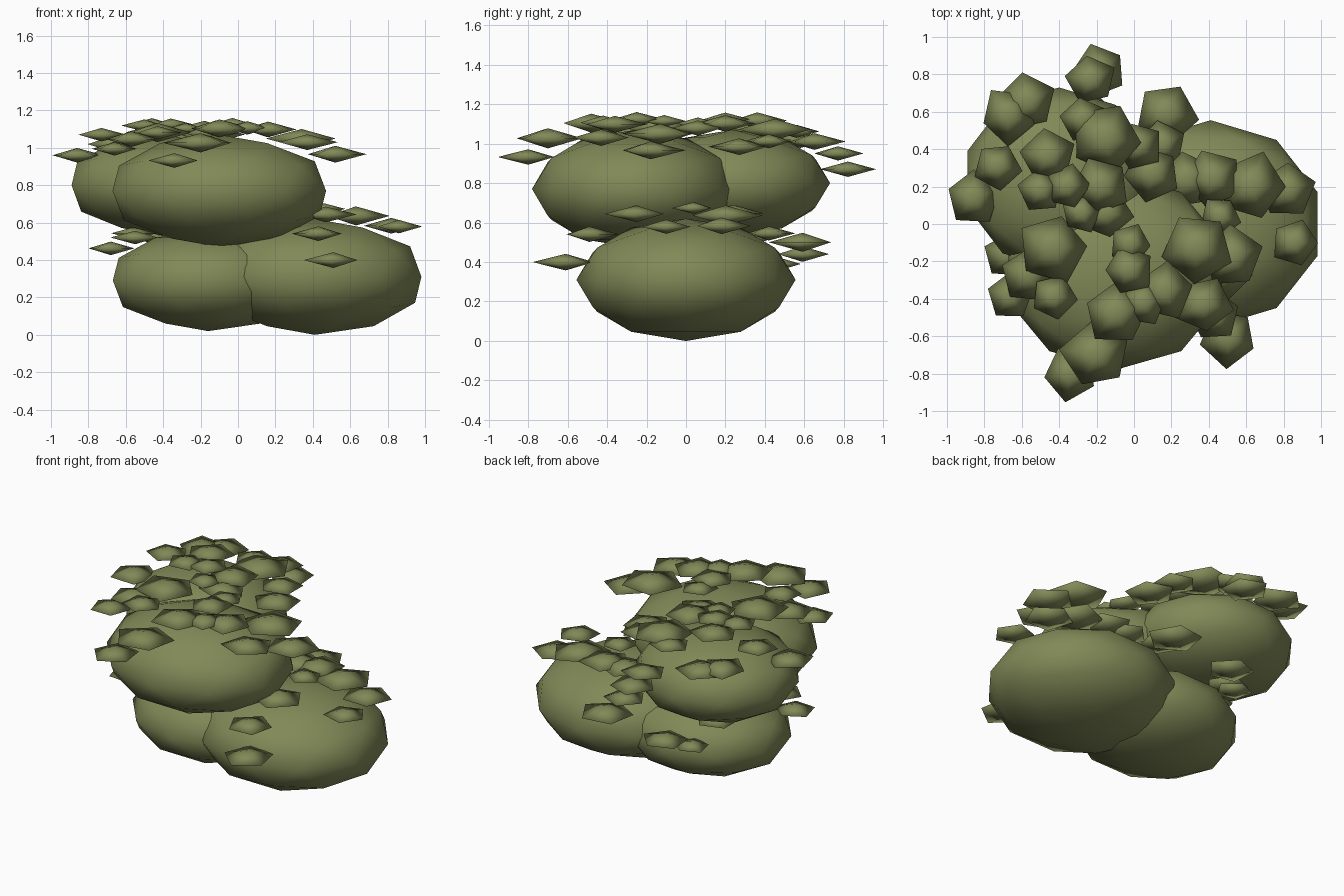
import bpy
import bmesh
import math
import random
from mathutils import Matrix, Vector

random.seed(4)

cube = bpy.data.objects.get("Cube")
if cube:
    bpy.data.objects.remove(cube, do_unlink=True)

# Single olive foliage colour
olive = bpy.data.materials.new("olive_green")
olive.use_nodes = True
olive.diffuse_color = (0.22, 0.25, 0.095, 1)
olive.node_tree.nodes["Principled BSDF"].inputs["Base Color"].default_value = olive.diffuse_color


def add_object(name, bm, location):
    """Turn a bmesh into a smooth, coloured object."""
    bmesh.ops.recalc_face_normals(bm, faces=bm.faces)
    for face in bm.faces:
        face.smooth = True
    mesh = bpy.data.meshes.new(name)
    bm.to_mesh(mesh)
    bm.free()
    mesh.materials.append(olive)
    obj = bpy.data.objects.new(name, mesh)
    obj.location = location
    bpy.context.collection.objects.link(obj)


def foliage_mass(name, centre, radii):
    """Squashed low-poly ball of foliage, turned half way round."""
    bm = bmesh.new()
    bmesh.ops.create_icosphere(bm, subdivisions=2, radius=1,
                               matrix=Matrix.Rotation(math.pi, 4, 'Z'))
    bmesh.ops.scale(bm, vec=radii, verts=bm.verts)
    add_object(name, bm, centre)


def leaf(name, location, size):
    """Flat, slightly irregular five-sided double pyramid."""
    bm = bmesh.new()
    yaw = random.uniform(0, math.tau)
    rim = []
    for i in range(5):
        angle = yaw + i * math.tau / 5
        r = size * random.uniform(1.0, 1.2)
        rim.append(bm.verts.new((r * math.cos(angle), r * math.sin(angle), 0)))
    for side in (1, -1):
        tip = bm.verts.new((0, 0, side * 0.3 * size))
        for a, b in zip(rim, rim[1:] + rim[:1]):
            bm.faces.new((a, b, tip))
    add_object(name, bm, location)


def bush_part(name, centre, radii, spread, leaves):
    """A foliage mass with leaves resting on a wider shell just above it."""
    foliage_mass(name + "_foliage", centre, radii)
    centre, radii = Vector(centre), Vector(radii)
    for x, y, size in leaves:
        reach = math.hypot((x - centre.x) / radii.x, (y - centre.y) / radii.y) / spread
        rise = (radii.z + 0.055) * math.sqrt(max(0.06, 1 - reach * reach))
        leaf(name + "_leaf", (x, y, centre.z + rise), size)


# Lower left mass, mostly shaded by the ones above
bush_part("lower_left", (-0.16, 0, 0.29), (0.535, 0.48, 0.27), 1.22, [
    (-.68, -.17, .12), (-.55, -.22, .12), (-.56, .08, .11), (-.45, .32, .12)])

# Lower right mass
bush_part("lower_right", (0.41, 0, 0.31), (0.6, 0.555, 0.31), 1.14, [
    (.15, .42, .12), (.28, .24, .14), (.42, .24, .14), (.63, .2, .17),
    (.82, .18, .14), (.86, -.1, .12), (.46, .04, .1), (.43, -.49, .13),
    (.47, -.25, .14), (.51, -.61, .14)])

# Upper front mass
bush_part("upper_front", (-0.1, -0.255, 0.77), (0.6, 0.525, 0.3), 1.25, [
    (-.43, -.13, .17), (-.57, -.27, .14), (-.66, -.39, .12), (-.43, -.39, .12),
    (-.2, -.70, .17), (-.34, -.80, .13), (-.1, -.48, .16), (.05, -.42, .12),
    (.16, -.36, .14), (-.02, -.11, .1), (-.03, -.25, .12), (.34, -.13, .17),
    (.52, -.18, .15), (.37, -.43, .14)])

# Upper back mass
bush_part("upper_back", (-0.4, 0.24, 0.8), (0.515, 0.49, 0.27), 1.18, [
    (-.73, .31, .12), (-.67, .58, .14), (-.57, .65, .14), (-.27, .56, .11),
    (-.46, .36, .14), (-.5, .18, .11), (-.36, .2, .11), (-.15, .45, .18),
    (-.18, .2, .14), (-.15, .06, .13), (-.28, .06, .1), (.02, .42, .12),
    (.1, .27, .14)])

# Loose leaves sticking out at the back and side
for x, y, z, size in [(-.86, .14, .96, .13), (-.23, .77, .95, .12), (-.18, .82, .87, .13),
                      (.17, .59, .5, .16), (-.26, .59, .44, .13), (-.38, .48, .39, .1)]:
    leaf("outer_leaf", (x, y, z), size)
